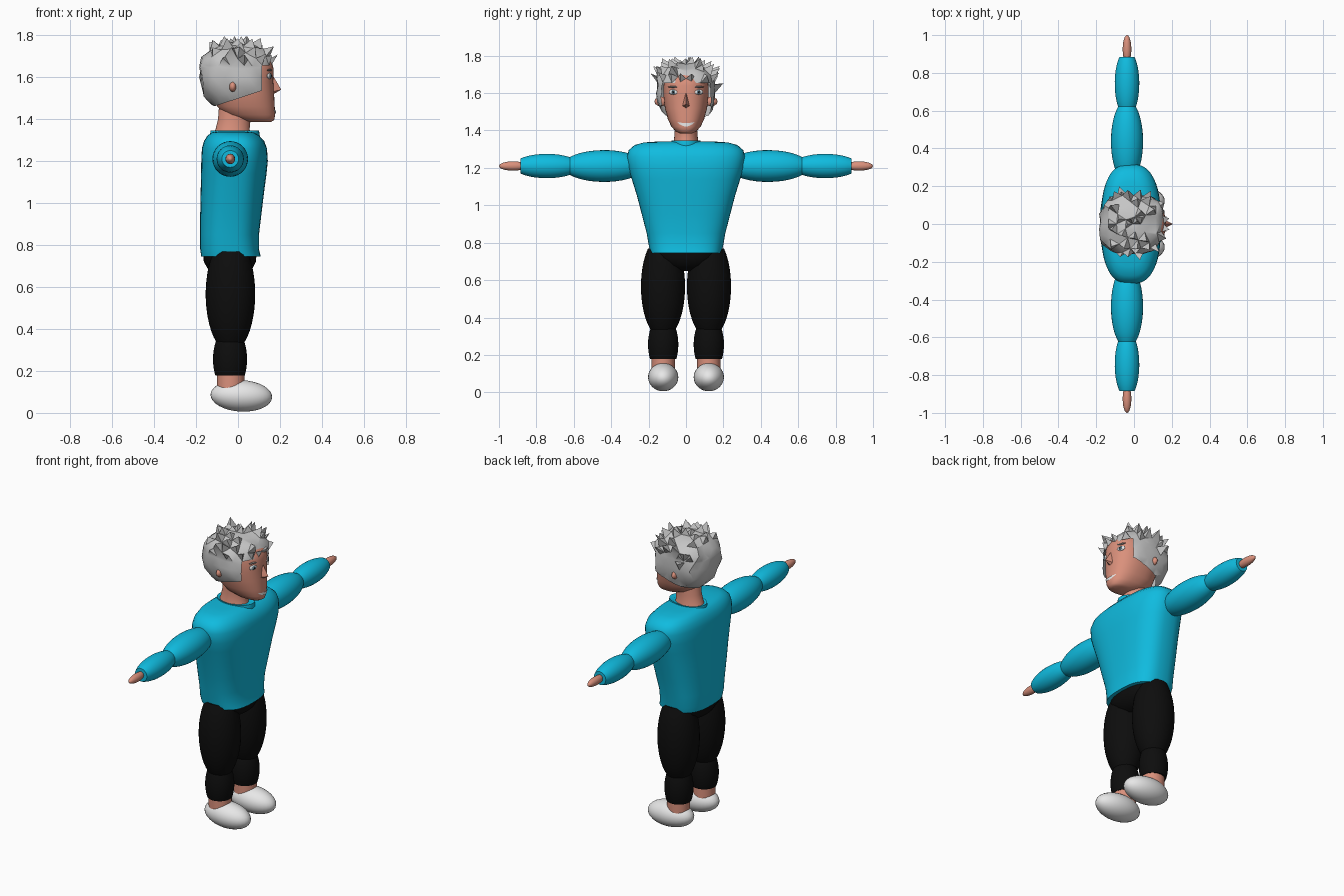
import bpy, bmesh, math, random
from mathutils import Vector

if "Cube" in bpy.data.objects:
    bpy.data.objects.remove(bpy.data.objects["Cube"])
random.seed(4)


def material(name, r, g, b):
    m = bpy.data.materials.new(name)
    m.use_nodes = True
    m.diffuse_color = (r, g, b, 1)
    m.node_tree.nodes["Principled BSDF"].inputs["Base Color"].default_value = (r, g, b, 1)
    return m


BLUE = material("sweater blue", 0.005, 0.5, 0.74)
SKIN = material("skin", 0.7, 0.28, 0.2)
BLACK = material("black", 0.004, 0.004, 0.004)
HAIR = material("hair grey", 0.56, 0.56, 0.56)
WHITE = material("white", 0.8, 0.8, 0.8)
IRIS = material("iris grey blue", 0.12, 0.2, 0.25)
BROW = material("brow grey", 0.28, 0.24, 0.23)


def finish(name, bm, mat, angle=50):
    bmesh.ops.recalc_face_normals(bm, faces=bm.faces)
    me = bpy.data.meshes.new(name)
    bm.to_mesh(me)
    bm.free()
    me.materials.append(mat)
    ob = bpy.data.objects.new(name, me)
    bpy.context.collection.objects.link(ob)
    bpy.ops.object.select_all(action="DESELECT")
    ob.select_set(True)
    bpy.context.view_layer.objects.active = ob
    bpy.ops.object.shade_smooth_by_angle(angle=math.radians(angle))
    return ob


def sgnpow(v, e):
    return math.copysign(abs(v) ** e, v)


def loft(name, rings, mat, power=2.0, n=32, cy=0.0, along_y=0, caps=True):
    """Rings are (height, back x, front x, half width); along_y lays the loft on its side."""
    bm = bmesh.new()
    loops = []
    for h, xb, xf, w in rings:
        loop = []
        for i in range(n):
            a = math.tau * i / n
            x = (xb + xf) / 2 + (xf - xb) / 2 * sgnpow(math.cos(a), 2 / power)
            s = w * sgnpow(math.sin(a), 2 / power)
            co = (x, along_y * h, 1.21 + s) if along_y else (x, cy + s, h)
            loop.append(bm.verts.new(co))
        loops.append(loop)
    for lo, hi in zip(loops, loops[1:]):
        for i in range(n):
            j = (i + 1) % n
            bm.faces.new((lo[i], lo[j], hi[j], hi[i]))
    if caps:
        bm.faces.new(loops[0])
        bm.faces.new(loops[-1])
    return finish(name, bm, mat)


def barrel(start, end, cx, r, r0, r1, steps=12):
    """Rings of an elliptical bulge with radius r, narrowing to r0 and r1 at its ends."""
    a0, a1 = -math.acos(r0 / r), math.acos(r1 / r)
    rings = []
    for i in range(steps + 1):
        a = a0 + (a1 - a0) * i / steps
        t = (math.sin(a) - math.sin(a0)) / (math.sin(a1) - math.sin(a0))
        rad = r * math.cos(a)
        rings.append((start + (end - start) * t, cx - rad, cx + rad, rad))
    return rings


def ball(name, centre, size, mat, seg=24, tilt=0.0):
    bm = bmesh.new()
    bmesh.ops.create_uvsphere(bm, u_segments=seg, v_segments=seg // 2, radius=1)
    for v in bm.verts:
        v.co = Vector(v.co) * Vector(size)
    ob = finish(name, bm, mat, 60)
    ob.location = centre
    ob.rotation_euler = tilt if isinstance(tilt, tuple) else (0, 0, tilt)
    return ob


# Sweater body and collar
loft("sweater_body", [
    (0.745, -0.175, 0.108, 0.19), (0.78, -0.18, 0.10, 0.198), (0.85, -0.18, 0.10, 0.21),
    (0.95, -0.18, 0.112, 0.236), (1.05, -0.178, 0.124, 0.262), (1.14, -0.176, 0.136, 0.29),
    (1.2, -0.175, 0.142, 0.308), (1.26, -0.172, 0.138, 0.316), (1.295, -0.162, 0.125, 0.306),
    (1.322, -0.145, 0.10, 0.275), (1.336, -0.125, 0.075, 0.225), (1.341, -0.10, 0.04, 0.15)],
    BLUE, 2.7, 48)
loft("collar", [(1.295, -0.13, 0.10, 0.08), (1.32, -0.135, 0.104, 0.083),
                (1.346, -0.13, 0.10, 0.078), (1.34, -0.11, 0.07, 0.065)], BLUE, caps=False)

# Hips
loft("trouser_hips", [(0.65, -0.08, 0.02, 0.06), (0.68, -0.14, 0.065, 0.13),
                      (0.72, -0.163, 0.085, 0.175), (0.77, -0.165, 0.09, 0.185)], BLACK, 2.4)

# Arms and legs on both sides
for s, side in ((1, "left"), (-1, "right")):
    loft(side + "_upper_arm", barrel(0.26, 0.625, -0.037, 0.085, 0.05, 0.045), BLUE, along_y=s)
    loft(side + "_forearm", barrel(0.615, 0.885, -0.037, 0.065, 0.045, 0.04), BLUE, along_y=s)
    ball(side + "_hand", (-0.037, s * 0.925, 1.21), (0.023, 0.075, 0.025), SKIN)
    loft(side + "_thigh", barrel(0.335, 0.77, -0.036, 0.118, 0.066, 0.08), BLACK, cy=s * 0.123)
    loft(side + "_calf", barrel(0.178, 0.35, -0.038, 0.081, 0.07, 0.064), BLACK, cy=s * 0.122)
    loft(side + "_ankle", [(0.09, -0.1, 0.03, 0.062), (0.2, -0.1, 0.03, 0.062)],
         SKIN, cy=s * 0.122)
    ball(side + "_shoe", (0.016, s * 0.122, 0.081), (0.147, 0.081, 0.075), WHITE, 32, (0, 0.05, 0))

# Neck
loft("neck", [(1.31, -0.125, 0.075, 0.075), (1.35, -0.107, 0.055, 0.064),
              (1.4, -0.095, 0.06, 0.06), (1.47, -0.09, 0.07, 0.062)], SKIN)

# Head
HEAD = [(1.385, 0.06, 0.155, 0.035), (1.395, 0.01, 0.172, 0.055), (1.42, -0.06, 0.177, 0.078),
        (1.46, -0.10, 0.175, 0.097), (1.52, -0.12, 0.172, 0.113), (1.58, -0.13, 0.168, 0.12),
        (1.64, -0.13, 0.17, 0.12), (1.69, -0.12, 0.155, 0.112), (1.72, -0.08, 0.11, 0.08)]
loft("head", HEAD, SKIN, 2.3, 40)


def face_x(y, z):
    """Front of the head at a given width and height."""
    for lo, hi in zip(HEAD, HEAD[1:]):
        if lo[0] <= z <= hi[0]:
            t = (z - lo[0]) / (hi[0] - lo[0])
            b, f, w = (lo[k] + (hi[k] - lo[k]) * t for k in (1, 2, 3))
            return (b + f) / 2 + (f - b) / 2 * (1 - abs(y / w) ** 2.3) ** (1 / 2.3)


# Eyes, brows and ears
for s, side in ((1, "left"), (-1, "right")):
    y, z = s * 0.068, 1.605
    x, turn = face_x(y, z), s * 0.35
    ball(side + "_eye", (x, y, z), (0.008, 0.026, 0.014), WHITE, 16, turn)
    ball(side + "_iris", (x + 0.005, y, z), (0.006, 0.012, 0.012), IRIS, 12, turn)
    ball(side + "_pupil", (x + 0.009, y, z), (0.004, 0.006, 0.006), BLACK, 12, turn)
    ball(side + "_brow", (face_x(y, 1.633), y, 1.633), (0.007, 0.03, 0.005), BROW, 12, turn)
    ball(side + "_ear", (-0.025, s * 0.135, 1.555), (0.018, 0.034, 0.026), SKIN, 12)

# Nose: a thin wedge with its tip low on the face
bm = bmesh.new()
top, tip = bm.verts.new((0.165, 0, 1.61)), bm.verts.new((0.206, 0, 1.54))
base = bm.verts.new((0.168, 0, 1.518))
for y in (-0.022, 0.022):
    wing = bm.verts.new((0.163, y, 1.53))
    bm.faces.new((top, tip, wing))
    bm.faces.new((tip, base, wing))
finish("nose", bm, SKIN)

# Smiling mouth: a crescent following the face
bm = bmesh.new()
rows = []
for i in range(13):
    y = 0.045 * (i / 6 - 1)
    k = (y / 0.045) ** 2
    pair = (1.421 + 0.022 * k, 1.44 + 0.005 * k)
    rows.append([bm.verts.new((face_x(y, z) + 0.005, y, z)) for z in pair])
for a, b in zip(rows, rows[1:]):
    bm.faces.new((a[0], b[0], b[1], a[1]))
finish("mouth", bm, WHITE)

# Hair: a boxy rounded shell, trimmed around the face, with spikes on the crown
bm = bmesh.new()
bmesh.ops.create_icosphere(bm, subdivisions=3, radius=1)
for v in bm.verts:
    d = v.co.normalized()
    d /= sum(abs(c) ** 3 for c in d) ** (1 / 3)
    d *= random.uniform(0.95, 1.05)
    lean = 0.02 * max(0, -d.z)
    v.co = Vector((-0.008 + d.x * 0.172 + lean, d.y * (0.158 - lean), 1.6 + d.z * 0.158))


def cut(point, normal, clear=False):
    bmesh.ops.bisect_plane(bm, geom=bm.verts[:] + bm.edges[:] + bm.faces[:],
                           plane_co=point, plane_no=normal, clear_inner=clear)


cut((-0.145, 0, 1.45), (-0.33, 0, 1), True)
cut((0.115, 0, 0), (1, 0, 0))
cut((0, 0, 1.655), (0, 0, 1))
opening = [f for f in bm.faces
           if f.calc_center_median().x > 0.115 and f.calc_center_median().z < 1.655]
bmesh.ops.delete(bm, geom=opening, context="FACES")
bmesh.ops.triangulate(bm, faces=bm.faces[:])
bm.normal_update()
tufts = []
for f in bm.faces:
    c = f.calc_center_median()
    if c.z > 1.63 and c.x > -0.14 and f.calc_area() > 0.0006 and random.random() < 0.42:
        tufts.append(f)
poked = bmesh.ops.poke(bm, faces=tufts)
for v in poked["verts"]:
    out = (v.co - Vector((-0.01, 0, 1.6))).normalized()
    reach = random.uniform(0.025, 0.065) * (1 - 0.35 * max(0, out.z))
    v.co += out * reach + Vector((0, 0, 0.012))
    v.co.z = min(v.co.z, 1.795)
    v.co.x = min(v.co.x, 0.188)
finish("hair", bm, HAIR, 35)
